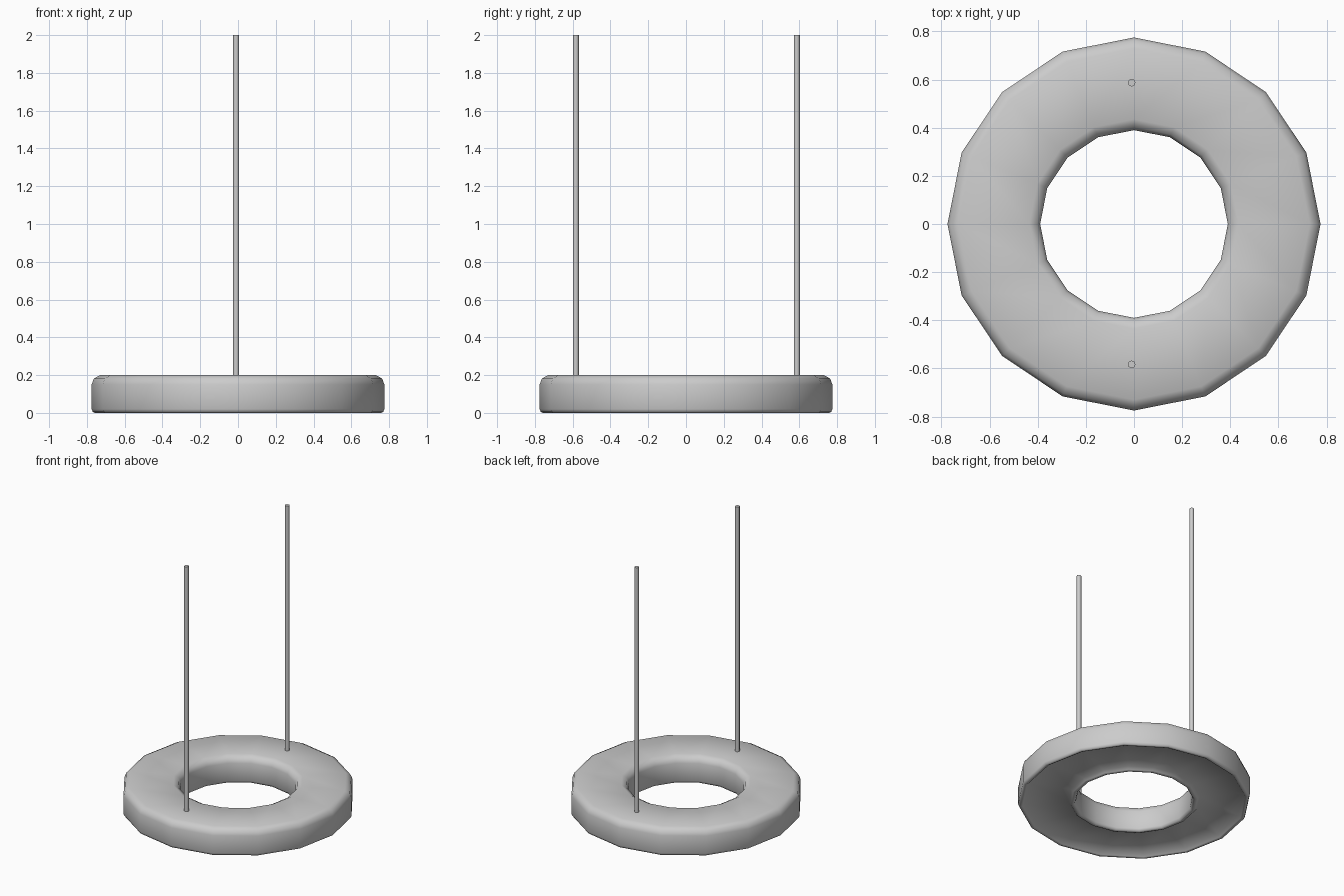
import bpy, bmesh
from math import cos, sin, pi

if "Cube" in bpy.data.objects:
    bpy.data.objects.remove(bpy.data.objects["Cube"])

SIDES = 16


def make_object(name, bm, angle):
    bmesh.ops.recalc_face_normals(bm, faces=bm.faces)
    mesh = bpy.data.meshes.new(name)
    bm.to_mesh(mesh)
    bm.free()
    obj = bpy.data.objects.new(name, mesh)
    bpy.context.collection.objects.link(obj)
    bpy.ops.object.select_all(action='DESELECT')
    obj.select_set(True)
    bpy.context.view_layer.objects.active = obj
    bpy.ops.object.shade_smooth_by_angle(angle=angle)
    return obj


def lathe(name, profile, sides, closed, angle):
    """Spin a (radius, z) profile around the z axis."""
    bm = bmesh.new()
    rings = [[bm.verts.new((r * cos(2 * pi * i / sides), r * sin(2 * pi * i / sides), z))
              for i in range(sides)] for r, z in profile]
    pairs = list(zip(rings, rings[1:]))
    if closed:
        pairs.append((rings[-1], rings[0]))
    for a, b in pairs:
        for i in range(sides):
            j = (i + 1) % sides
            bm.faces.new((a[i], a[j], b[j], b[i]))
    if not closed:
        bm.faces.new(rings[0])
        bm.faces.new(rings[-1])
    return make_object(name, bm, angle)


# Ring housing: chamfered top, thin lip around a slightly recessed underside
lathe("ring_housing", [
    (0.775, 0.02), (0.775, 0.15), (0.763, 0.182), (0.73, 0.2),
    (0.435, 0.2), (0.402, 0.182), (0.39, 0.15), (0.39, 0.02),
    (0.398, 0.005), (0.41, 0.0), (0.425, 0.005), (0.44, 0.022),
    (0.73, 0.022), (0.745, 0.005), (0.757, 0.0), (0.769, 0.005),
], SIDES, True, pi / 3.5)

# Two hanging rods
for name, y in (("front_rod", -0.583), ("back_rod", 0.587)):
    rod = lathe(name, [(0.016, 0.19), (0.016, 2.0)], 8, False, pi / 3)
    rod.location = (-0.01, y, 0)
